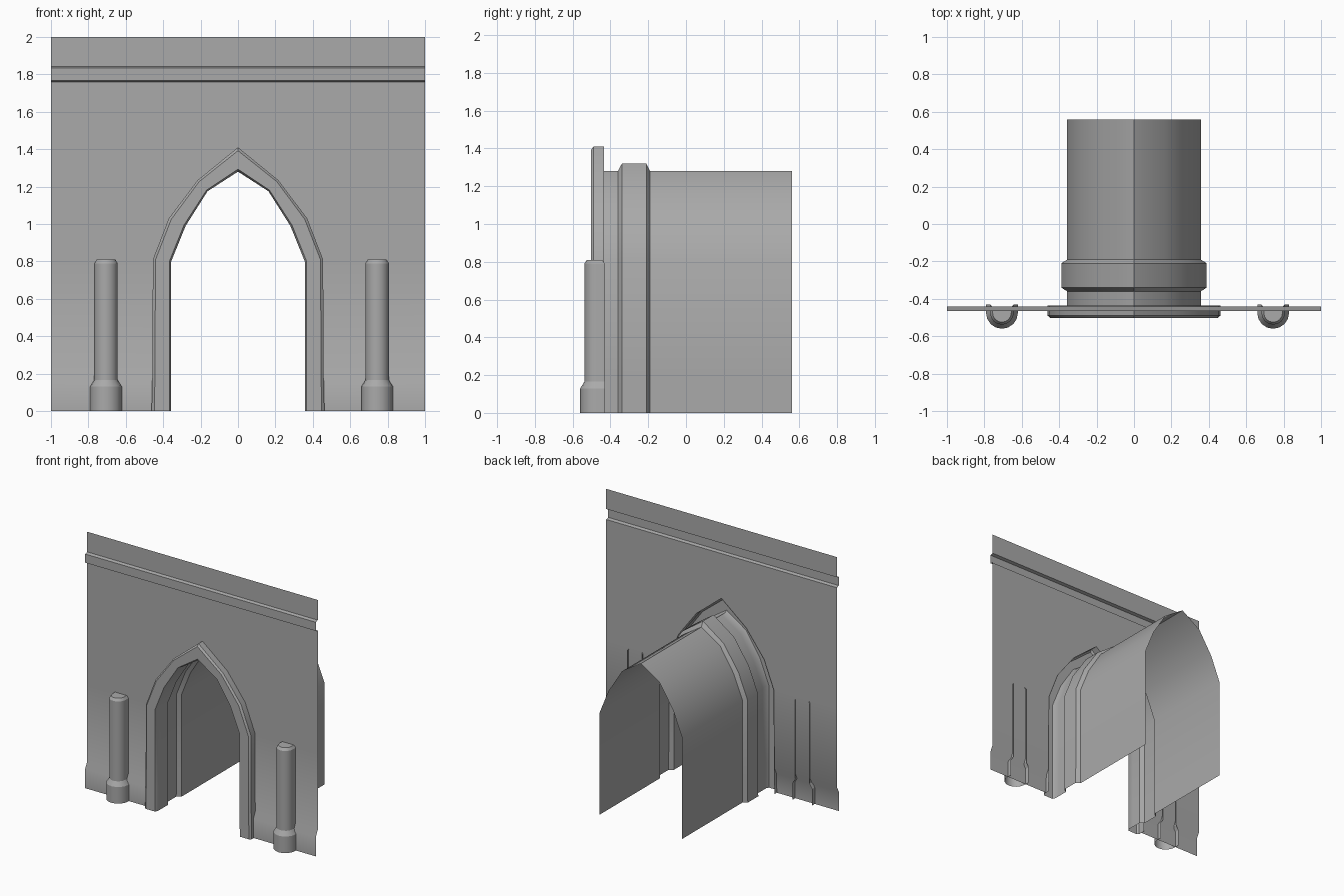
import bpy
import math

cube = bpy.data.objects.get("Cube")
if cube:
    bpy.data.objects.remove(cube, do_unlink=True)

stone = bpy.data.materials.new("grey_stone")
stone.use_nodes = True
stone.diffuse_color = (0.4, 0.4, 0.4, 1)
bsdf = next(n for n in stone.node_tree.nodes if n.type == "BSDF_PRINCIPLED")
bsdf.inputs["Base Color"].default_value = stone.diffuse_color
bsdf.inputs["Roughness"].default_value = 0.9


def add_object(name, verts, faces):
    mesh = bpy.data.meshes.new(name)
    mesh.from_pydata(verts, [], faces)
    mesh.validate()
    mesh.materials.append(stone)
    obj = bpy.data.objects.new(name, mesh)
    bpy.context.collection.objects.link(obj)
    bpy.ops.object.select_all(action="DESELECT")
    obj.select_set(True)
    bpy.context.view_layer.objects.active = obj
    bpy.ops.object.shade_smooth_by_angle(angle=math.radians(30))
    return obj


def loft(name, rows, cap=False):
    """Skin equal-length rows of points; optionally close the last row."""
    n = len(rows[0])
    verts = [p for row in rows for p in row]
    faces = [(r * n + c, r * n + c + 1, (r + 1) * n + c + 1, (r + 1) * n + c)
             for r in range(len(rows) - 1) for c in range(n - 1)]
    if cap:
        faces.append(tuple(range(len(verts) - n, len(verts))))
    return add_object(name, verts, faces)


# Half outlines of the pointed arch, from the ground to the apex
INNER = [(.357, 0), (.357, .2), (.357, .80), (.28, .99), (.163, 1.175), (0, 1.28)]
OUTER = [(.462, 0), (.458, .2), (.455, .81), (.37, 1.03), (.215, 1.235), (0, 1.41)]


def arch_row(s, y):
    """Whole arch line: s = 0 is the inner outline, s = 1 the outer one."""
    half = [(a + (c - a) * s, b + (d - b) * s)
            for (a, b), (c, d) in zip(INNER, OUTER)]
    left = [(x, y, z) for x, z in half]
    return left + [(-x, y, z) for x, y, z in reversed(left[:-1])]


# Raised arch trim, hollow at the back
TRIM = [(1, -.435), (1, -.49), (.86, -.503), (.1, -.503), (0, -.485), (0, -.44)]
loft("arch_trim", [arch_row(s, y) for s, y in TRIM])

# Vaulted passage with a wider rib
PASSAGE = [(0, -.44), (0, -.36), (.3, -.34), (.3, -.21), (0, -.19), (0, .56)]
loft("passage_vault", [arch_row(s, y) for s, y in PASSAGE])

# Wall sheet with projecting plinth and moulding: (height, depth)
WALL_Y, STEP_Y = -.44, -.465
PROFILE = [(0, STEP_Y), (.15, STEP_Y), (.2, WALL_Y)]
PROFILE += [(z, WALL_Y) for x, z in OUTER[2:]]
PROFILE += [(1.76, WALL_Y), (1.767, STEP_Y), (1.835, STEP_Y), (1.842, WALL_Y), (2, WALL_Y)]


def opening(z):
    """Half width of the opening at height z."""
    for (x0, z0), (x1, z1) in zip(OUTER, OUTER[1:]):
        if z <= z1:
            return x0 + (x1 - x0) * (z - z0) / (z1 - z0)
    return 0


for name, side in (("wall_left", 1), ("wall_right", -1)):
    rows = []
    for z, y in PROFILE:
        ends = sorted((side * opening(z), side))
        rows.append([(x, y, z) for x in ends])
    loft(name, rows)


# Half-round posts with a flared foot and chamfered top
def post_row(cx, r, z, inset=0):
    arc = [(cx - r * math.cos(math.pi * i / 8), -.475 - r * math.sin(math.pi * i / 8), z)
           for i in range(9)]
    back = -.43 - inset
    return [(cx - r, back, z)] + arc + [(cx + r, back, z)]


for name, cx in (("post_left", .744), ("post_right", -.706)):
    loft(name, [post_row(cx, .085, 0), post_row(cx, .085, .13),
                post_row(cx, .063, .165), post_row(cx, .063, .79),
                post_row(cx, .05, .81, .013)], cap=True)
